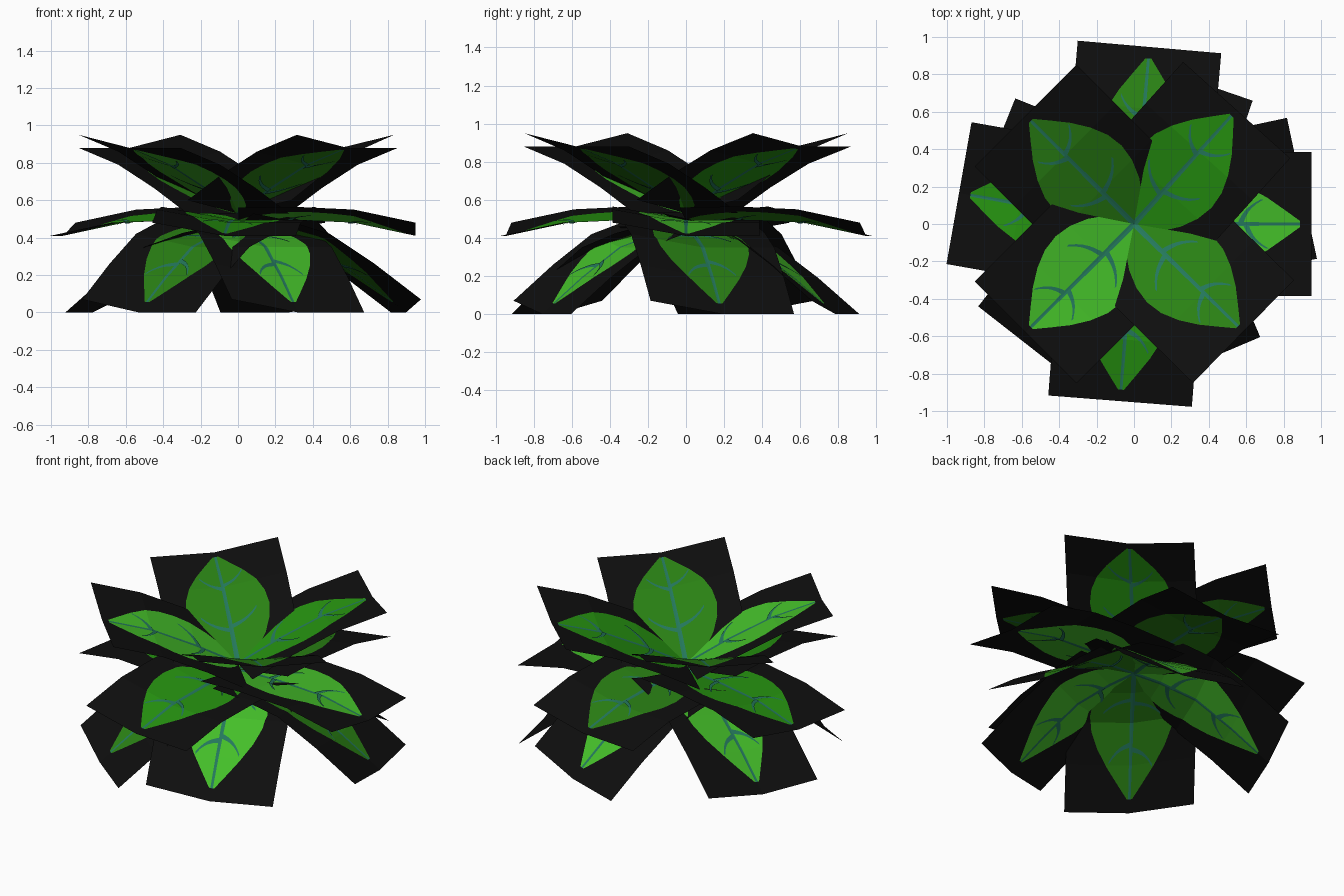
import bpy, math

if "Cube" in bpy.data.objects:
    bpy.data.objects.remove(bpy.data.objects["Cube"])

# --- flat colours -----------------------------------------------------------
def lin(c):
    c /= 255
    return c / 12.92 if c <= 0.04045 else ((c + 0.055) / 1.055) ** 2.4

def material(name, rgb):
    m = bpy.data.materials.new(name)
    m.diffuse_color = (*[lin(c) for c in rgb], 1)
    m.use_nodes = True
    m.node_tree.nodes["Principled BSDF"].inputs["Base Color"].default_value = m.diffuse_color
    return m

BLACK = material("card_black", (14, 14, 14))
VEIN = material("vein_teal", (36, 120, 92))
GREENS = {"light": material("leaf_light_green", (68, 190, 41)),
          "mid": material("leaf_mid_green", (38, 147, 16)),
          "deep": material("leaf_deep_green", (42, 130, 20))}

HALF_W = 0.385      # half width of a card
LIFT = 0.07         # one long side of each card is folded up
STEM = 0.015        # half width of the central vein

# leaf outline: fraction of leaf length -> half width
OUTLINE = [(0, 0.016), (0.04, 0.08), (0.1, 0.14), (0.2, 0.195), (0.32, 0.235), (0.44, 0.25),
           (0.56, 0.238), (0.68, 0.2), (0.8, 0.142), (0.9, 0.08), (1, 0.016)]

def interp(table, x):
    for (a, fa), (b, fb) in zip(table, table[1:]):
        if x <= b:
            return fa + (fb - fa) * (x - a) / (b - a)
    return table[-1][1]

# --- one leaf card: bent, folded rectangle with leaf and veins cut in --------
def leaf_card(name, angle, reach, profile, green, tip=0.935):
    a = math.radians(angle)
    d, side = (math.cos(a), math.sin(a)), (math.sin(a), -math.cos(a))
    verts, faces, mats = [], [], []
    full = profile[-1][0]

    def point(t, v, dz=0.0):
        r = t * reach
        z = interp(profile, t * full) + max(0, v) / HALF_W * LIFT + dz
        verts.append((d[0] * r + side[0] * v, d[1] * r + side[1] * v, z))
        return len(verts) - 1

    # rows along the card, columns at card edge, leaf edge and stem
    rows = sorted({round(f * tip, 4) for f, _ in OUTLINE} | {round(r / full, 4) for r, _ in profile})
    grid = []
    for t in rows:
        h = interp(OUTLINE, min(t / tip, 1))
        s = STEM * (1 - 0.5 * min(t / tip, 1))
        grid.append([point(t, v) for v in (-HALF_W, -h, -s, 0, s, h, HALF_W)])
    for i in range(len(rows) - 1):
        in_leaf = rows[i + 1] <= tip + 1e-3
        for j in range(6):
            faces.append((grid[i][j], grid[i][j + 1], grid[i + 1][j + 1], grid[i + 1][j]))
            mats.append(0 if j in (0, 5) or not in_leaf else 2 if j in (2, 3) else 1)

    # curved side veins, thin plates on both faces
    for t0, length in ((0.27, 0.17), (0.64, 0.13)):
        for sgn in (-1, 1):
            for dz in (-0.0045, 0.0045):
                prev = None
                for k in range(7):
                    q = k / 6
                    t = t0 * tip + (0.05 * q + 0.07 * q ** 3) + (0.03 if sgn > 0 else 0)
                    w = 0.017 * (1 - 0.5 * q)
                    pair = (point(t - w, sgn * length * q, dz), point(t + w, sgn * length * q, dz))
                    if prev:
                        faces.append((prev[0], prev[1], pair[1], pair[0]))
                        mats.append(2)
                    prev = pair

    mesh = bpy.data.meshes.new(name)
    mesh.from_pydata(verts, [], faces)
    for m in (BLACK, GREENS[green], VEIN):
        mesh.materials.append(m)
    for p, m in zip(mesh.polygons, mats):
        p.material_index = m
    mesh.update()
    bpy.context.collection.objects.link(bpy.data.objects.new(name, mesh))

# --- three tiers: side profile (radius, height) and leaves -------------------
UPPER = [(0, 0.53), (0.25, 0.665), (0.52, 0.79), (0.82, 0.88)]
MIDDLE = [(0, 0.49), (0.3, 0.495), (0.62, 0.48), (0.95, 0.41)]
LOWER = [(0, 0.46), (0.18, 0.425), (0.42, 0.35), (0.665, 0.19), (0.918, 0.0)]

for i, (ang, col) in enumerate([(48, "mid"), (135, "deep"), (225, "light"), (315.5, "deep")]):
    leaf_card(f"upper_leaf_{i}", ang, 0.82, UPPER, col, 0.95)
for i, (ang, col) in enumerate([(0, "light"), (85, "deep"), (170, "mid"), (265.5, "mid")]):
    leaf_card(f"middle_leaf_{i}", ang, 0.95, MIDDLE, col)
for i, (ang, reach, col) in enumerate([(12, 0.918, "deep"), (71, 0.83, "light"), (158, 0.84, "light"),
                                       (232, 0.86, "deep"), (293, 0.82, "light")]):
    leaf_card(f"lower_leaf_{i}", ang, reach, LOWER, col, 0.92)
